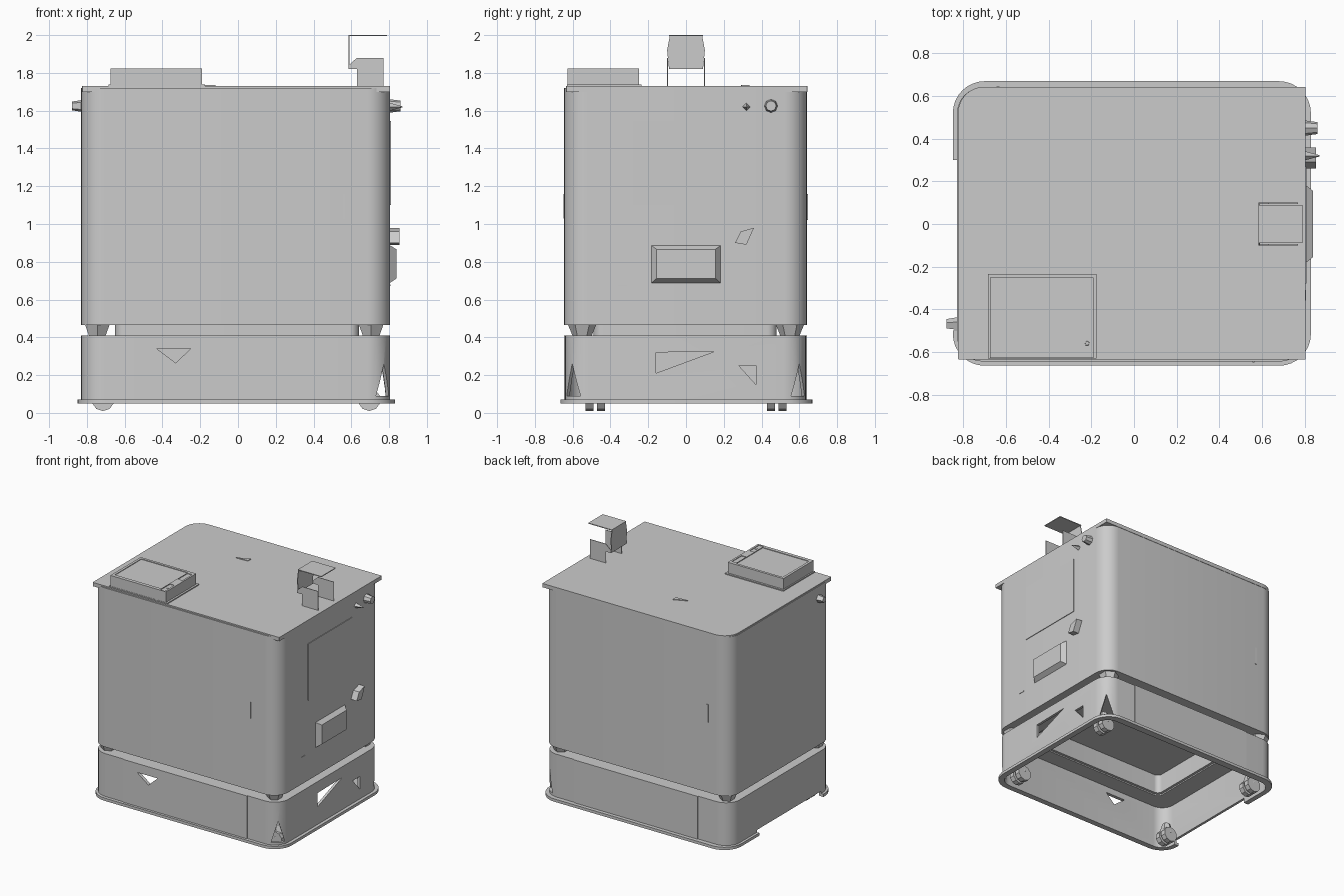
import bpy, bmesh, math
from mathutils import Vector, Matrix

if "Cube" in bpy.data.objects:
    bpy.data.objects.remove(bpy.data.objects["Cube"], do_unlink=True)

grey = bpy.data.materials.new("body grey")
grey.use_nodes = True
grey.diffuse_color = (0.6, 0.6, 0.6, 1)
grey.node_tree.nodes["Principled BSDF"].inputs["Base Color"].default_value = (0.6, 0.6, 0.6, 1)


def finish(name, bm, smooth=False):
    bmesh.ops.recalc_face_normals(bm, faces=bm.faces)
    mesh = bpy.data.meshes.new(name)
    bm.to_mesh(mesh)
    bm.free()
    mesh.materials.append(grey)
    obj = bpy.data.objects.new(name, mesh)
    bpy.context.collection.objects.link(obj)
    if smooth:
        shade(obj)
    return obj


def shade(obj):
    bpy.ops.object.select_all(action='DESELECT')
    obj.select_set(True)
    bpy.context.view_layer.objects.active = obj
    bpy.ops.object.shade_smooth_by_angle(angle=math.radians(30))


def outline(x0, x1, y0, y1, radii, seg=8):
    """Rounded rectangle; radii start at the +x +y corner, going anticlockwise."""
    if not isinstance(radii, tuple):
        radii = (radii,) * 4
    pts = []
    for i, (cx, cy, sx, sy) in enumerate(((x1, y1, -1, -1), (x0, y1, 1, -1),
                                          (x0, y0, 1, 1), (x1, y0, -1, 1))):
        r = radii[i]
        for k in range(seg + 1):
            a = math.pi / 2 * (i + k / seg)
            pts.append((cx + sx * r + r * math.cos(a), cy + sy * r + r * math.sin(a)))
    return pts


def loft(name, levels, closed=False, smooth=True):
    """Skin a stack of (outline, height) loops."""
    bm = bmesh.new()
    loops = [[bm.verts.new((x, y, z)) for x, y in pts] for pts, z in levels]
    pairs = list(zip(loops, loops[1:]))
    if closed:
        pairs.append((loops[-1], loops[0]))
    else:
        bm.faces.new(loops[0])
        bm.faces.new(loops[-1])
    n = len(loops[0])
    for a, b in pairs:
        for i in range(n):
            j = (i + 1) % n
            bm.faces.new((a[i], a[j], b[j], b[i]))
    return finish(name, bm, smooth)


def prism(name, pts, vec):
    """Extrude a flat polygon along a vector."""
    bm = bmesh.new()
    face = bm.faces.new([bm.verts.new(p) for p in pts])
    new = bmesh.ops.extrude_face_region(bm, geom=[face], use_keep_orig=True)
    verts = [g for g in new["geom"] if isinstance(g, bmesh.types.BMVert)]
    bmesh.ops.translate(bm, verts=verts, vec=vec)
    return finish(name, bm)


def box(name, x0, x1, y0, y1, z0, z1):
    return prism(name, [(x0, y0, z0), (x1, y0, z0), (x1, y1, z0), (x0, y1, z0)], (0, 0, z1 - z0))


def cone(name, centre, axis, r1, r2, depth, sides, smooth=False):
    bm = bmesh.new()
    turn = Vector((0, 0, 1)).rotation_difference(Vector(axis)).to_matrix().to_4x4()
    bmesh.ops.create_cone(bm, cap_ends=True, segments=sides, radius1=r1, radius2=r2,
                          depth=depth, matrix=Matrix.Translation(centre) @ turn)
    return finish(name, bm, smooth)


def cut(objs, cutter):
    for obj in objs:
        mod = obj.modifiers.new("cut", 'BOOLEAN')
        mod.operation = 'DIFFERENCE'
        mod.solver = 'EXACT'
        mod.object = cutter
        bpy.context.view_layer.objects.active = obj
        bpy.ops.object.modifier_apply(modifier=mod.name)
    bpy.data.objects.remove(cutter, do_unlink=True)


# Cabinet with a recessed neck and hollow underside
cabinet = outline(-0.83, 0.805, -0.645, 0.64, 0.12)
neck = outline(-0.65, 0.64, -0.49, 0.48, 0.05)
neck_inner = outline(-0.63, 0.62, -0.47, 0.46, 0.04)
loft("cabinet", [(cabinet, 1.72), (cabinet, 0.465), (neck, 0.465), (neck, 0.40),
                 (neck_inner, 0.40), (neck_inner, 0.55)])

# Lid plate, square at three corners
lid = outline(-0.825, 0.805, -0.635, 0.643, (0.003, 0.12, 0.003, 0.003))
loft("lid", [(lid, 1.70), (lid, 1.73)])

# Hollow skirt with top flange, and the bumper lip round its foot
skirt_out = outline(-0.83, 0.805, -0.64, 0.635, 0.12)
skirt_in = outline(-0.81, 0.785, -0.62, 0.615, 0.10)
skirt = loft("skirt", [(skirt_out, 0.41), (skirt_out, 0.055), (skirt_in, 0.055),
                       (skirt_in, 0.39), (neck, 0.39), (neck, 0.41)], closed=True, smooth=False)
lip_out = outline(-0.85, 0.83, -0.665, 0.67, 0.15)
lip = loft("bumper_lip", [(lip_out, 0.072), (lip_out, 0.05), (skirt_in, 0.05), (skirt_in, 0.072)],
           closed=True, smooth=False)

# Front and back skirt panels
panels = []
for side, y in (("front", -0.640), ("back", 0.635)):
    s = math.copysign(0.006, y)
    panels.append(box(side + "_skirt_panel", -0.55, 0.53, min(y, y + s), max(y, y + s), 0.072, 0.41))

# Openings in the skirt
cut([skirt, panels[0]], prism("cutter", [(-0.43, -0.7, 0.34), (-0.25, -0.7, 0.34),
                                         (-0.33, -0.7, 0.265)], (0, 0.15, 0)))
cut([skirt], prism("cutter", [(0.7, -0.16, 0.21), (0.7, -0.16, 0.32), (0.7, 0.15, 0.325)], (0.2, 0, 0)))
cut([skirt], prism("cutter", [(0.7, 0.28, 0.25), (0.7, 0.37, 0.25), (0.7, 0.37, 0.15)], (0.2, 0, 0)))
cut([skirt, lip], box("cutter", -0.95, -0.77, -0.5, 0.3, 0.0, 0.09))
for sy in (-1, 1):
    t = Vector((1, -sy, 0)).normalized()
    mid = Vector((0.70, sy * 0.53, 0))
    cut([skirt], prism("cutter", [mid - t * 0.05 + Vector((0, 0, 0.09)),
                                  mid + t * 0.05 + Vector((0, 0, 0.09)),
                                  mid + Vector((0, 0, 0.26))], (0.2, sy * 0.2, 0)))
shade(skirt)
shade(lip)

# Casters and corner mounts
for sx, left in ((1, "left"), (-1, "right")):
    for sy, end in ((-1, "front"), (1, "back")):
        tag = end + "_" + left
        x, y = sx * 0.705 - 0.01, sy * 0.48
        for k in (-0.03, 0.03):
            cone(tag + "_wheel", (x, y + k, 0.07), (0, 1, 0), 0.06, 0.06, 0.042, 10)
        cone(tag + "_caster_fork", (x, y, 0.13), (0, 0, 1), 0.055, 0.03, 0.09, 6)
        cone(tag + "_mount", (x - 0.01 + sx * 0.02, sy * 0.55, 0.437), (0, 0, 1), 0.05, 0.075, 0.06, 6)

# Roof hatch with raised rim and slots
box("hatch_flange", -0.685, -0.175, -0.63, -0.235, 1.73, 1.738)
box("hatch", -0.675, -0.19, -0.628, -0.25, 1.73, 1.817)
hatch_top = box("hatch_rim", -0.675, -0.19, -0.628, -0.25, 1.815, 1.822)
cut([hatch_top], box("cutter", -0.655, -0.25, -0.60, -0.27, 1.81, 1.83))
for y0, y1 in ((-0.40, -0.28), (-0.62, -0.50)):
    cut([hatch_top], box("cutter", -0.245, -0.205, y0, y1, 1.81, 1.83))
cone("hatch_latch", (-0.22, -0.56, 1.80), (0, 0, 1), 0.03, 0.01, 0.04, 5)
prism("roof_chip", [(-0.22, 0.29, 1.73), (-0.12, 0.295, 1.73), (-0.12, 0.335, 1.73)], (0, 0, 0.005))

# Open sheet-metal mast
box("mast_cap", 0.585, 0.79, -0.09, 0.09, 1.994, 2.0)
prism("mast_back", [(0.585, -0.085, 2.0), (0.585, 0.085, 2.0), (0.585, 0.10, 1.92),
                    (0.585, 0.09, 1.82), (0.585, -0.09, 1.82), (0.585, -0.10, 1.92)], (0.005, 0, 0))
for name, y in (("front", -0.10), ("back", 0.095)):
    prism("mast_%s_sheet" % name, [(0.63, y, 1.73), (0.77, y, 1.73), (0.77, y, 1.88), (0.63, y, 1.88),
                                   (0.585, y, 1.82), (0.63, y, 1.82)][:4], (0, 0.005, 0))
    prism("mast_%s_tab" % name, [(0.585, y, 1.82), (0.63, y, 1.82), (0.63, y, 1.88), (0.585, y, 1.84)],
          (0, 0.005, 0))

# Side screen panel and bevelled handle
box("side_panel", 0.80, 0.810, -0.28, 0.27, 1.10, 1.545)
bm = bmesh.new()
rings = []
for x, hy, z0, z1 in ((0.80, 0.187, 0.685, 0.89), (0.84, 0.155, 0.712, 0.865)):
    rings.append([bm.verts.new((x, y, z)) for y, z in ((-hy, z0), (hy, z0), (hy, z1), (-hy, z1))])
bm.faces.new(rings[0])
bm.faces.new(rings[1])
for i in range(4):
    j = (i + 1) % 4
    bm.faces.new((rings[0][i], rings[0][j], rings[1][j], rings[1][i]))
finish("side_handle", bm)

# Buttons and small studs
cone("round_button", (0.83, 0.45, 1.625), (1, 0, 0), 0.036, 0.028, 0.06, 8)
cone("small_stud", (0.835, 0.32, 1.62), (1, 0, 0), 0.022, 0.003, 0.07, 4)
cone("far_side_stud", (-0.85, -0.47, 1.625), (-1, 0, 0), 0.034, 0.024, 0.06, 5)
prism("key_stud", [(0.80, 0.26, 0.90), (0.80, 0.32, 0.89), (0.80, 0.36, 0.98), (0.80, 0.29, 0.96)],
      (0.055, 0, 0))
box("side_slot", 0.803, 0.808, -0.36, -0.31, 0.672, 0.68)
box("front_grip", 0.555, 0.565, -0.649, -0.64, 1.03, 1.16)
box("back_grip", -0.645, -0.63, 0.635, 0.645, 1.02, 1.16)
